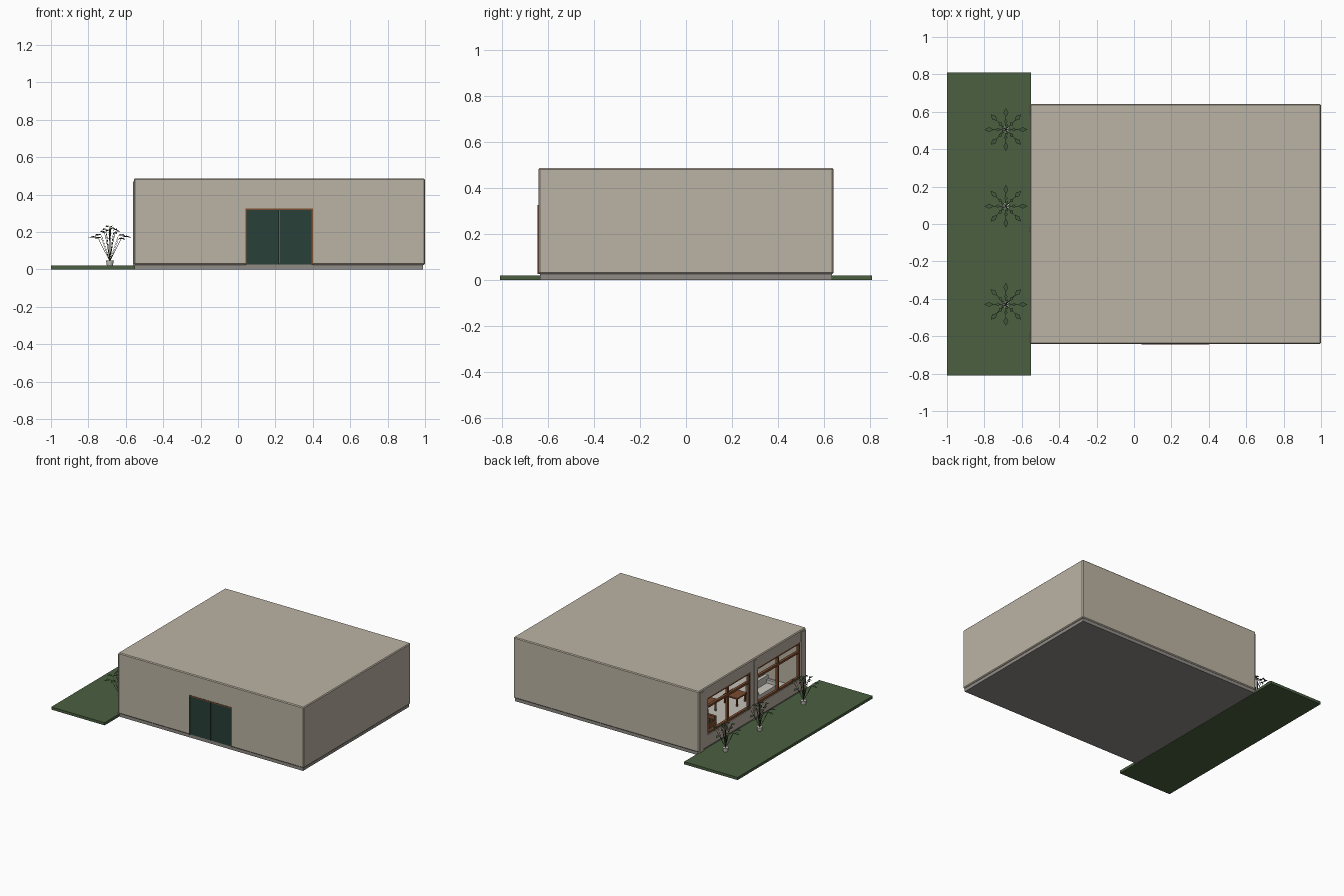
import bpy, bmesh, math
from mathutils import Vector, Matrix

old = bpy.data.objects.get("Cube")
if old:
    bpy.data.objects.remove(old, do_unlink=True)


def material(name, rgb):
    m = bpy.data.materials.new(name)
    m.use_nodes = True
    m.diffuse_color = (*rgb, 1)
    m.node_tree.nodes["Principled BSDF"].inputs["Base Color"].default_value = (*rgb, 1)
    return m


PLASTER = material("warm plaster", (0.5, 0.45, 0.37))
CONCRETE = material("grey concrete", (0.28, 0.26, 0.24))
GRASS = material("grass green", (0.07, 0.115, 0.053))
LEAF = material("leaf green", (0.055, 0.1, 0.045))
GLASS = material("dark green glass", (0.022, 0.05, 0.04))
WOOD = material("brown wood", (0.2, 0.075, 0.03))
TILE = material("pale tile", (0.55, 0.52, 0.47))
FABRIC = material("light fabric", (0.6, 0.58, 0.53))
STEM = material("dark stem", (0.05, 0.06, 0.03))


def finish(name, bm, mat):
    mesh = bpy.data.meshes.new(name)
    bm.to_mesh(mesh)
    bm.free()
    mesh.materials.append(mat)
    ob = bpy.data.objects.new(name, mesh)
    bpy.context.collection.objects.link(ob)
    return ob


def add_box(bm, lo, hi):
    lo, hi = Vector(lo), Vector(hi)
    mat = Matrix.Translation((lo + hi) / 2) @ Matrix.Diagonal((*(hi - lo), 1))
    bmesh.ops.create_cube(bm, size=1, matrix=mat)


def boxes(name, parts, mat, bevel=0):
    bm = bmesh.new()
    for lo, hi in parts:
        add_box(bm, lo, hi)
    if bevel:
        bmesh.ops.bevel(bm, geom=bm.edges[:], offset=bevel, segments=1, affect='EDGES')
    return finish(name, bm, mat)


def frame(name, y0, y1, z0, z1):
    """Wooden window frame with a centre mullion and a transom."""
    w, x0, x1 = 0.008, -0.552, -0.532
    mid, bar = (y0 + y1) / 2, z1 - 0.075
    uprights = [((x0, y - w, z0), (x1, y + w, z1)) for y in (y0 + w, mid, y1 - w)]
    rails = [((x0, y0, z - w), (x1, y1, z + w)) for z in (z0 + w, bar, z1 - w)]
    return boxes(name, uprights + rails, WOOD)


# Ground
boxes("lawn", [((-1, -0.81, 0), (-0.552, 0.81, 0.02))], GRASS)
boxes("foundation_slab", [((-0.55, -0.635, 0), (0.99, 0.635, 0.03))], CONCRETE)
boxes("tiled_floor", [((-0.53, -0.61, 0.026), (0.97, 0.61, 0.034))], TILE)

# House shell: bevelled block, hollowed, with window and door openings
WINDOWS = [(0.02, 0.54), (-0.58, -0.06)]
Z0, Z1 = 0.12, 0.4
shell = boxes("house_shell", [((-0.557, -0.642, 0.025), (1, 0.642, 0.486))], PLASTER, 0.006)
cuts = [((-0.525, -0.612, 0), (0.97, 0.612, 0.465)),
        ((0.04, -0.7, 0.0251), (0.4, -0.6, 0.325))]
cuts += [((-0.6, a, Z0), (-0.5, b, Z1)) for a, b in WINDOWS]
cutters = []
for lo, hi in cuts:
    c = boxes("opening_cutter", [(lo, hi)], PLASTER)
    c.hide_render = True
    mod = shell.modifiers.new("opening", 'BOOLEAN')
    mod.operation, mod.solver, mod.object = 'DIFFERENCE', 'EXACT', c
    cutters.append(c)
bpy.context.view_layer.update()
baked = bpy.data.meshes.new_from_object(shell.evaluated_get(bpy.context.evaluated_depsgraph_get()))
shell.modifiers.clear()
shell.data = baked
for c in cutters:
    bpy.data.objects.remove(c, do_unlink=True)

# Slim posts on the window side
boxes("window_side_posts", [((-0.561, y - w, 0.02), (-0.55, y + w, 0.47))
                            for y, w in ((0.61, 0.025), (-0.03, 0.012), (-0.61, 0.025))], PLASTER)
for label, (a, b) in zip(("back", "front"), WINDOWS):
    frame(label + "_window_frame", a, b, Z0, Z1)

# Double door
boxes("door_frame", [((0.04, -0.645, 0.025), (0.046, -0.62, 0.325)),
                     ((0.394, -0.645, 0.025), (0.4, -0.62, 0.325)),
                     ((0.04, -0.645, 0.317), (0.4, -0.62, 0.325))], WOOD)
boxes("door_leaves", [((0.046, -0.64, 0.027), (0.219, -0.622, 0.317)),
                      ((0.221, -0.64, 0.027), (0.394, -0.622, 0.317))], GLASS)


# Furniture
def seat(name, x, y, width, depth, mat):
    d, w, z = depth / 2, width / 2, 0.034
    boxes(name, [((x - d, y - w, z), (x + d, y + w, z + 0.045)),
                 ((x + d - 0.025, y - w, z + 0.045), (x + d, y + w, z + 0.1)),
                 ((x - d, y - w, z + 0.045), (x + d - 0.025, y - w + 0.02, z + 0.07)),
                 ((x - d, y + w - 0.02, z + 0.045), (x + d - 0.025, y + w, z + 0.07))], mat)


def table(name, x, y, size, h):
    r = size / 2
    legs = [((x + i * (r - 0.01) - 0.005, y + j * (r - 0.01) - 0.005, 0.034),
             (x + i * (r - 0.01) + 0.005, y + j * (r - 0.01) + 0.005, h))
            for i in (-1, 1) for j in (-1, 1)]
    boxes(name, legs + [((x - r, y - r, h), (x + r, y + r, h + 0.01))], WOOD)


seat("sofa", -0.38, -0.36, 0.24, 0.1, FABRIC)
seat("armchair", -0.36, 0.26, 0.09, 0.09, WOOD)
seat("second_armchair", -0.3, 0.46, 0.09, 0.09, WOOD)
table("coffee_table", -0.3, -0.16, 0.12, 0.09)
table("dining_table", -0.2, 0.1, 0.16, 0.11)


# Potted plants
def plant(label, x, y, z, scale=1.0):
    base = Vector((x, y, z))
    bm = bmesh.new()
    bmesh.ops.create_cone(bm, cap_ends=True, segments=12, radius1=0.016 * scale,
                          radius2=0.021 * scale, depth=0.028 * scale,
                          matrix=Matrix.Translation(base + Vector((0, 0, 0.014 * scale))))
    finish(label + "_pot", bm, FABRIC)
    curve = bpy.data.curves.new(label + "_stems", 'CURVE')
    curve.dimensions = '3D'
    curve.bevel_depth = 0.0012 * scale
    curve.bevel_resolution = 0
    leaves = bmesh.new()
    # rings: count, leaf start, leaf end, half width, height
    for n, r0, r1, half, h in ((8, 0.065, 0.115, 0.013, 0.155),
                               (8, 0.03, 0.055, 0.01, 0.185), (5, 0.005, 0.03, 0.008, 0.2)):
        for i in range(n):
            a = math.tau * i / n
            out = Vector((math.cos(a), math.sin(a), 0))
            side = Vector((-out.y, out.x, 0))
            top = h + 0.012 * math.sin(2.4 * i)

            def at(r, s, dz):
                return base + scale * (out * r + side * s + Vector((0, 0, top + dz)))
            quad = [at(r0, 0, 0), at((r0 + r1) / 2, half, 0.006), at(r1, 0, -0.004),
                    at((r0 + r1) / 2, -half, 0.006)]
            leaves.faces.new([leaves.verts.new(p) for p in quad])
            stem = curve.splines.new('POLY')
            stem.points.add(2)
            path = (base + Vector((0, 0, 0.025 * scale)), at(r0 * 0.55, 0, -0.06), quad[0])
            for p, co in zip(stem.points, path):
                p.co = (*co, 1)
    finish(label + "_leaves", leaves, LEAF)
    curve.materials.append(STEM)
    ob = bpy.data.objects.new(label + "_stems", curve)
    bpy.context.collection.objects.link(ob)


for label, y in (("back_plant", 0.505), ("middle_plant", 0.095), ("front_plant", -0.43)):
    plant(label, -0.685, y, 0.02)
plant("indoor_plant", -0.42, 0.4, 0.034, 0.7)
